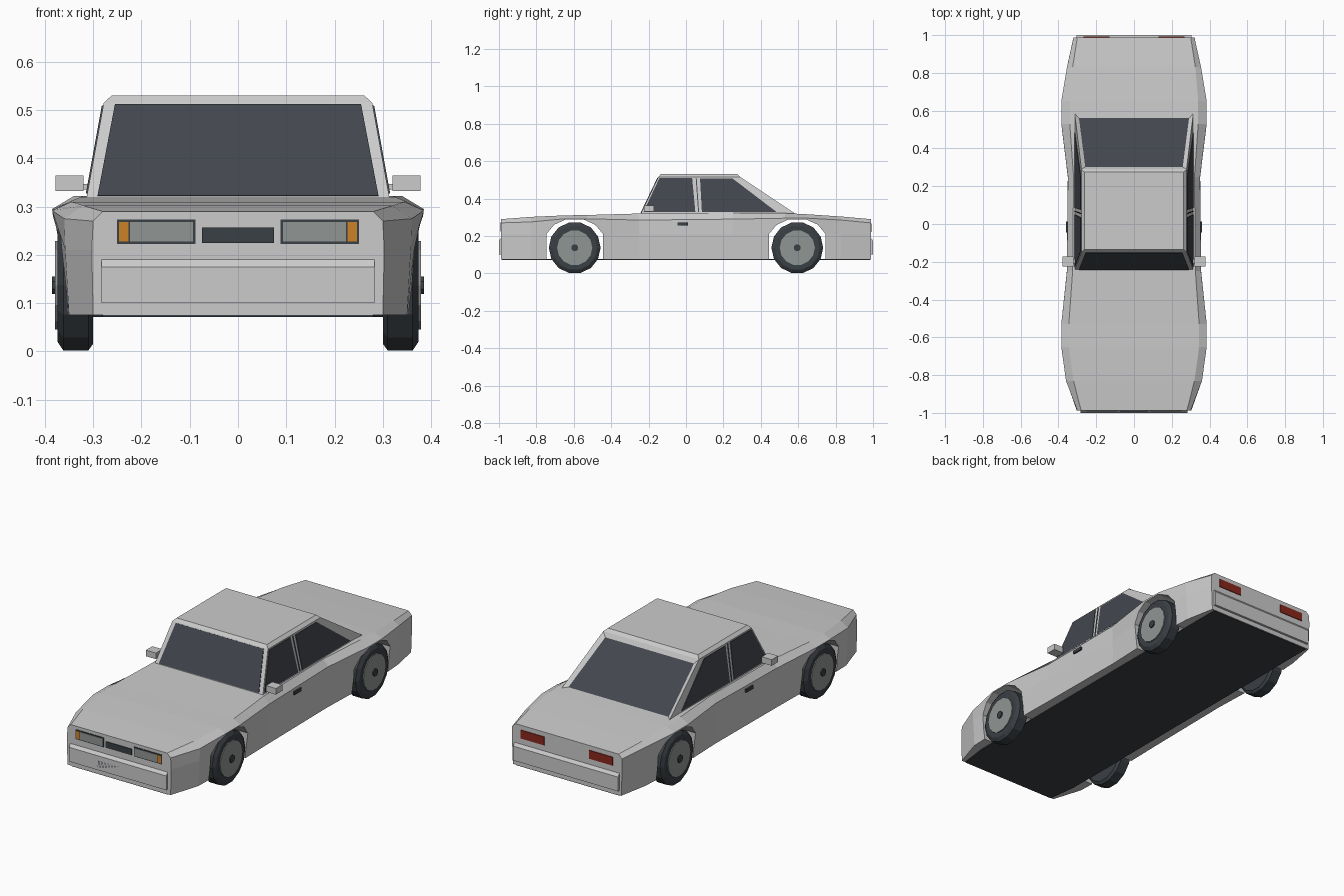
import bpy, bmesh, math
from mathutils import Vector

old = bpy.data.objects.get("Cube")
if old:
    bpy.data.objects.remove(old)


def material(name, r, g, b):
    m = bpy.data.materials.new(name)
    m.use_nodes = True
    m.diffuse_color = (r, g, b, 1)
    m.node_tree.nodes["Principled BSDF"].inputs["Base Color"].default_value = (r, g, b, 1)
    return m


PAINT = material("light_grey_paint", .6, .6, .6)
GLASS = material("dark_glass", .055, .062, .075)
RUBBER = material("black_rubber", .042, .05, .058)
METAL = material("grey_metal", .28, .3, .29)
AMBER = material("amber_lamp", .6, .22, .02)
RED = material("red_lamp", .25, .02, .012)


def finish(name, bm, *mats):
    bmesh.ops.recalc_face_normals(bm, faces=bm.faces)
    me = bpy.data.meshes.new(name)
    bm.to_mesh(me)
    bm.free()
    ob = bpy.data.objects.new(name, me)
    bpy.context.collection.objects.link(ob)
    for m in mats:
        me.materials.append(m)
    return ob


def loft(rings):
    """Skin a list of equal closed rings and cap both ends."""
    bm = bmesh.new()
    loops = [[bm.verts.new(p) for p in r] for r in rings]
    n = len(loops[0])
    for a, b in zip(loops, loops[1:]):
        for i in range(n):
            j = (i + 1) % n
            bm.faces.new((a[i], a[j], b[j], b[i]))
    bm.faces.new(loops[0])
    bm.faces.new(loops[-1])
    return bm


def plate(name, pts, out, mat, thick=.004):
    """Flat polygon given a small thickness along out."""
    out = Vector(out).normalized() * thick
    base = [Vector(p) for p in pts]
    return finish(name, loft([[p - out * .3 for p in base], [p + out for p in base]]), mat)


def panel(name, x0, x1, z0, z1, y, mat, thick=.004):
    """Rectangular plate on the nose or tail."""
    pts = [(x0, y, z0), (x1, y, z0), (x1, y, z1), (x0, y, z1)]
    return plate(name, pts, (0, math.copysign(1, y), 0), mat, thick)


def box(name, x0, x1, y0, y1, z0, z1, mat):
    ring = [(x0, y0), (x1, y0), (x1, y1), (x0, y1)]
    return finish(name, loft([[(x, y, z) for x, y in ring] for z in (z0, z1)]), mat)


# Body: sections along the length (y, sill, shoulder, deck edge, shoulder z, deck z)
SECTIONS = [
    (-.988, .30, .30, .28, .27, .29),
    (-.83, .35, .36, .32, .275, .302),
    (-.65, .355, .385, .345, .292, .31),
    (-.53, .355, .385, .345, .292, .312),
    (-.25, .35, .355, .325, .285, .32),
    (.25, .345, .35, .32, .29, .322),
    (.53, .355, .385, .34, .295, .322),
    (.65, .355, .385, .34, .295, .316),
    (.83, .345, .355, .325, .285, .304),
    (.988, .315, .32, .30, .27, .29),
]
rings = []
for y, sill, sh, deck, zs, zd in SECTIONS:
    half = [(sill, .075), ((sill + sh) / 2 + .003, .21), (sh, zs), (deck, zd)]
    rings.append([(x, y, z) for x, z in half] + [(-x, y, z) for x, z in reversed(half)])
body = finish("body", loft(rings), PAINT)

# Wheel arches cut through the body
ARCH = [(-.152, -.1), (-.152, .21), (-.11, .26), (-.05, .287)]
ARCH += [(-y, z) for y, z in reversed(ARCH)]
for wy in (-.595, .595):
    cutter = finish("arch_cutter", loft([[(x, wy + y, z) for y, z in ARCH] for x in (-.5, .5)]), PAINT)
    cutter.hide_render = True
    mod = body.modifiers.new("arch", "BOOLEAN")
    mod.operation, mod.solver, mod.object = "DIFFERENCE", "EXACT", cutter
    bpy.context.view_layer.objects.active = body
    bpy.ops.object.modifier_apply(modifier=mod.name)
    bpy.data.objects.remove(cutter)

# Dark floor
plate("floor", [(-.28, -.985, .075), (.28, -.985, .075), (.3, -.83, .075), (.3, .985, .075),
                (-.3, .985, .075), (-.3, -.83, .075)], (0, 0, -1), RUBBER)

# Cabin with chamfered roof and recessed rear glass
CABIN = [(.315, -.245, .595, .312), (.278, -.148, .29, .515), (.262, -.135, .275, .53)]
bm = loft([[(-x, y0, z), (x, y0, z), (x, y1, z), (-x, y1, z)] for x, y0, y1, z in CABIN])
bmesh.ops.recalc_face_normals(bm, faces=bm.faces)
rear = max((f for f in bm.faces if f.calc_center_median().z < .5), key=lambda f: f.normal.y)
bmesh.ops.inset_individual(bm, faces=[rear], thickness=.03, depth=-.012)
rear.material_index = 1
finish("cabin", bm, PAINT, GLASS)


def screen_y(z):
    return -.245 + (z - .312) * .478


plate("windscreen", [(-.291, screen_y(.322), .322), (.291, screen_y(.322), .322),
                     (.255, screen_y(.511), .511), (-.255, screen_y(.511), .511)],
      (0, -1, .478), GLASS, .003)

# Side windows, handles and mirrors
FRONT_PANE = [(-.228, .327), (.05, .327), (.033, .509), (-.142, .509)]
REAR_PANE = [(.085, .327), (.485, .327), (.25, .506), (.075, .506)]
SEAM = [(.065, .327), (.07, .327), (.057, .509), (.052, .509)]
for s, side in ((1, "left"), (-1, "right")):
    for part, pane in (("front_window", FRONT_PANE), ("rear_window", REAR_PANE), ("door_seam", SEAM)):
        pts = [(s * (.315 - .182 * (z - .312)), y, z) for y, z in pane]
        plate(f"{side}_{part}", pts, (s, 0, .182), GLASS, .003)
    box(f"{side}_door_handle", s * .34, s * .361, -.045, .012, .256, .273, RUBBER)
    box(f"{side}_mirror", s * .32, s * .378, -.225, -.172, .332, .364, PAINT)
    box(f"{side}_mirror_stalk", s * .30, s * .33, -.21, -.185, .335, .347, PAINT)

    # Lamps
    for part, x0, x1, z0, z1, mat, t in (
            ("headlamp_frame", .088, .251, .223, .273, RUBBER, .003),
            ("headlamp_lens", .093, .224, .228, .268, METAL, .005),
            ("indicator", .227, .247, .228, .268, AMBER, .005)):
        panel(f"{side}_{part}", s * x0, s * x1, z0, z1, -.988, mat, t)
    panel(f"{side}_tail_lamp", s * .13, s * .268, .222, .266, .988, RED)

# Bumpers with a sloped upper edge
for name, s, w in (("front_bumper", -1, .283), ("rear_bumper", 1, .305)):
    prof = [(.98, .1), (1, .1), (1, .175), (.987, .192), (.98, .192)]
    finish(name, loft([[(x, s * y, z) for y, z in prof] for x in (-w, w)]), PAINT)

# Nose details
panel("grille", -.075, .075, .225, .257, -.988, RUBBER)
panel("number_plate", -.116, .116, .115, .15, -.9985, RUBBER, .0015)


def disc(name, wy, s, steps, mat, sides=14):
    """Turned part: steps are (x, radius) pairs along the axle."""
    ang = [2 * math.pi * (i + .5) / sides for i in range(sides)]
    return finish(name, loft([[(s * x, wy + r * math.sin(a), .137 + r * math.cos(a)) for a in ang]
                              for x, r in steps]), mat)


# Wheels
for wy, end in ((-.595, "front"), (.595, "rear")):
    for s, side in ((1, "left"), (-1, "right")):
        tag = f"{end}_{side}"
        disc(f"{tag}_tyre", wy, s, [(.30, .124), (.31, .1385), (.362, .1385), (.374, .12)], RUBBER)
        disc(f"{tag}_rim", wy, s, [(.36, .094), (.379, .094)], METAL)
        disc(f"{tag}_hub", wy, s, [(.37, .02), (.385, .02)], RUBBER, 8)
